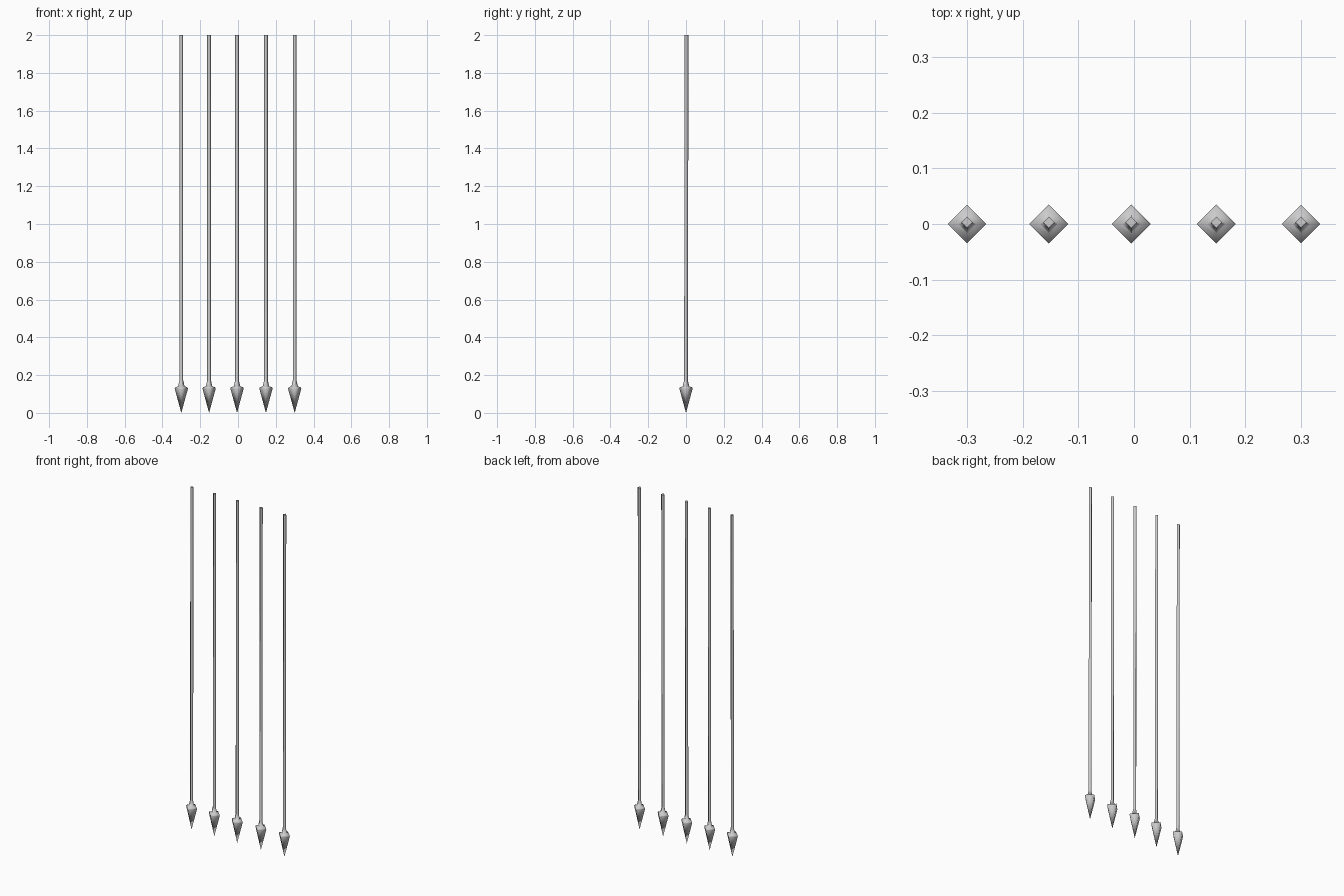
import bpy, bmesh, math

if "Cube" in bpy.data.objects:
    bpy.data.objects.remove(bpy.data.objects["Cube"])

# (radius, height, share of shaft lean) rings from head to shaft top
PROFILE = [(0.035, 0.128, 0), (0.033, 0.135, 0), (0.017, 0.141, 0),
           (0.010, 0.172, 0), (0.010, 2.0, 1)]
LEAN = 0.003


def make_spike(name, x):
    bm = bmesh.new()
    rings = []
    for r, z, lean in PROFILE:
        rings.append([bm.verts.new((r * math.cos(i * math.pi / 2),
                                    r * math.sin(i * math.pi / 2) + LEAN * lean, z))
                      for i in range(4)])
    # pointed tip
    tip = bm.verts.new((0, 0, 0))
    for i in range(4):
        j = (i + 1) % 4
        bm.faces.new((tip, rings[0][j], rings[0][i]))
        for a, b in zip(rings, rings[1:]):
            bm.faces.new((a[i], a[j], b[j], b[i]))
    # flat shaft end
    cap = bm.faces.new(rings[-1])
    bmesh.ops.recalc_face_normals(bm, faces=bm.faces)
    for f in bm.faces:
        f.smooth = f is not cap
    mesh = bpy.data.meshes.new(name)
    bm.to_mesh(mesh)
    bm.free()
    obj = bpy.data.objects.new(name, mesh)
    obj.location.x = x
    bpy.context.collection.objects.link(obj)


# row of five downward spikes
for n, x in enumerate((-0.3, -0.153, -0.005, 0.148, 0.3)):
    make_spike(f"spike_{n + 1}", x)
